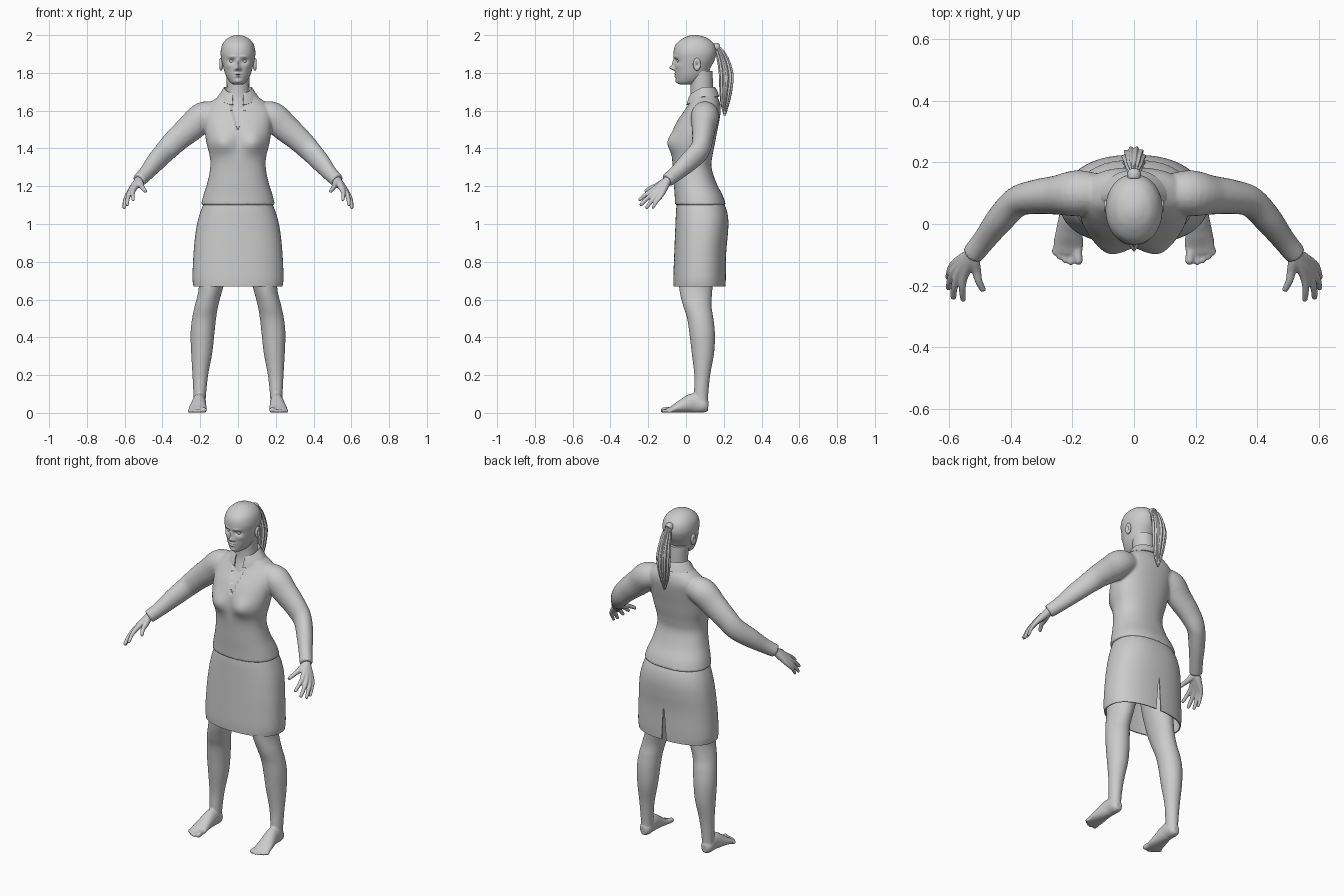
import bpy, bmesh, math
from mathutils import Vector

if "Cube" in bpy.data.objects:
    bpy.data.objects.remove(bpy.data.objects["Cube"])

grey = bpy.data.materials.new("plain_grey")
grey.diffuse_color = (0.6, 0.6, 0.6, 1)
grey.use_nodes = True
grey.node_tree.nodes["Principled BSDF"].inputs["Base Color"].default_value = grey.diffuse_color


def spline(keys, n):
    """Catmull-Rom through tuples of numbers."""
    out = []
    for i in range(len(keys) - 1):
        p0, p1, p2 = keys[max(i - 1, 0)], keys[i], keys[i + 1]
        p3 = keys[min(i + 2, len(keys) - 1)]
        for k in range(n):
            t = k / n
            out.append([0.5 * (2 * b + (c - a) * t + (2 * a - 5 * b + 4 * c - d) * t * t
                               + (3 * b - a - 3 * c + d) * t ** 3)
                        for a, b, c, d in zip(p0, p1, p2, p3)])
    return out + [list(keys[-1])]


def skin(bm, rings, closed=True, caps=True):
    rows = [[bm.verts.new(p) for p in r] for r in rings]
    m = len(rows[0])
    for a, b in zip(rows, rows[1:]):
        for j in range(m if closed else m - 1):
            k = (j + 1) % m
            bm.faces.new((a[j], a[k], b[k], b[j]))
    if caps:
        bm.faces.new(rows[0])
        bm.faces.new(rows[-1])


def power(v, e):
    return math.copysign(abs(v) ** e, v)


def stack(bm, keys, s=1, n=6, m=48, e=1.0, ridge=0.0, seam=False, caps=True):
    """Horizontal rings from (z, y0, y1, x0, x1); the first point is at the back."""
    rings = []
    for z, y0, y1, x0, x1 in spline(keys, n):
        r = []
        for j in range(m + 1 if seam else m):
            a = 2 * math.pi * j / m
            f = 1 + ridge * math.cos(a * 11 + z * 9)
            r.append((s * ((x0 + x1) / 2 + f * (x1 - x0) / 2 * power(math.sin(a), e)),
                      (y0 + y1) / 2 + f * (y1 - y0) / 2 * power(math.cos(a), e), z))
        rings.append(r)
    skin(bm, rings, not seam, caps)


def tube(bm, keys, s=1, n=5, m=20):
    """Tube along (x, y, z, half width, half height)."""
    pts = spline(keys, n)
    cs = [Vector((s * p[0], p[1], p[2])) for p in pts]
    rings = []
    for i, p in enumerate(pts):
        t = cs[min(i + 1, len(cs) - 1)] - cs[max(i - 1, 0)]
        side = t.cross(Vector((0, 0, 1))).normalized()
        up = side.cross(t).normalized()
        rings.append([cs[i] + side * p[3] * math.cos(a) + up * p[4] * math.sin(a)
                      for a in (2 * math.pi * j / m for j in range(m))])
    skin(bm, rings)


def finish(name, bm, voxel=0, smooth=3, solid=0, sculpt=None):
    """Make the object; fuse overlapping parts when a voxel size is given."""
    bmesh.ops.recalc_face_normals(bm, faces=bm.faces)
    me = bpy.data.meshes.new(name)
    bm.to_mesh(me)
    bm.free()
    ob = bpy.data.objects.new(name, me)
    bpy.context.collection.objects.link(ob)
    if voxel:
        r = ob.modifiers.new("fuse", 'REMESH')
        r.mode, r.voxel_size = 'VOXEL', voxel
        sm = ob.modifiers.new("soften", 'SMOOTH')
        sm.factor, sm.iterations = 0.5, smooth
    if solid:
        so = ob.modifiers.new("thickness", 'SOLIDIFY')
        so.thickness, so.offset = solid, -1
    if ob.modifiers:
        dg = bpy.context.evaluated_depsgraph_get()
        me = bpy.data.meshes.new_from_object(ob.evaluated_get(dg))
        ob.modifiers.clear()
        ob.data = me
    if sculpt:
        for v in me.vertices:
            sculpt(v.co)
    me.materials.clear()
    me.materials.append(grey)
    bpy.context.view_layer.objects.active = ob
    ob.select_set(True)
    bpy.ops.object.shade_smooth_by_angle(angle=math.radians(50))
    ob.select_set(False)
    return ob


def bump(co, feats):
    """Push the front surface by soft bumps (x, z, width, height, depth), mirrored in x."""
    co.y += sum(d * math.exp(-((abs(co.x) - x) / w) ** 2 - ((co.z - z) / h) ** 2)
                for x, z, w, h, d in feats)


def sym(keys):
    return [(z, a, b, -w, w) for z, a, b, w in keys]


# Jacket: torso and both sleeves fused together
bm = bmesh.new()
stack(bm, sym([(1.10, -.058, .212, .196), (1.15, -.06, .195, .184), (1.22, -.065, .16, .162),
               (1.30, -.07, .135, .147), (1.36, -.076, .14, .15), (1.42, -.082, .152, .165),
               (1.48, -.074, .163, .175), (1.54, -.05, .175, .18), (1.60, -.01, .184, .18),
               (1.64, .015, .18, .15), (1.67, .025, .168, .11), (1.70, .03, .15, .07)]), e=.88)
for s in (1, -1):
    tube(bm, [(.10, .10, 1.585, .06, .06), (.18, .10, 1.57, .075, .078), (.25, .094, 1.51, .064, .074),
              (.32, .088, 1.45, .056, .066), (.38, .072, 1.39, .05, .06), (.435, .015, 1.33, .046, .054),
              (.485, -.05, 1.27, .038, .042), (.525, -.1, 1.23, .036, .037)], s)


def chest(co):
    if co.y < .06 and abs(co.x) < .2:
        bump(co, [(.085, 1.43, .055, .055, -.026), (0, 1.43, .025, .06, .006)])
        if co.z > 1.48 and abs(co.x) < (co.z - 1.48) * .27:
            co.y += .009       # open neckline


finish("jacket", bm, .007, 5, sculpt=chest)

# Collar: folded strip open at the front
bm = bmesh.new()
rings = []
for rx, ry, z, drop, gap in ((.068, .058, 1.69, .02, 24), (.074, .066, 1.725, .035, 24),
                             (.086, .078, 1.705, .035, 20), (.108, .088, 1.675, .045, 14)):
    row = []
    for j in range(41):
        a = math.radians(gap + (360 - 2 * gap) * j / 40)
        row.append((rx * math.sin(a), .088 - ry * math.cos(a), z - drop * max(0, math.cos(a))))
    rings.append(row)
skin(bm, rings, closed=False, caps=False)
finish("collar", bm, solid=.005)

# Skirt: open shell with a slit at the back
bm = bmesh.new()
stack(bm, sym([(1.14, -.045, .185, .168), (1.08, -.052, .213, .193), (1.02, -.055, .224, .212),
               (.95, -.058, .222, .225), (.85, -.062, .213, .235), (.72, -.067, .211, .241),
               (.67, -.066, .209, .236)]), m=72, e=.86, seam=True, caps=False)
bm.verts.ensure_lookup_table()
for i, v in enumerate(bm.verts):
    if v.co.z < .86 and i % 73 in (0, 72):
        v.co.x = (.003 + (.86 - v.co.z) * .07) * (1 if i % 73 == 0 else -1)
bmesh.ops.remove_doubles(bm, verts=bm.verts, dist=.0005)
finish("skirt", bm, solid=.006)

# Legs with bare feet, and hands
for s, side in ((1, "left"), (-1, "right")):
    bm = bmesh.new()
    stack(bm, [(.95, -.04, .18, .01, .195), (.80, -.045, .15, .04, .205), (.66, -.036, .14, .08, .208),
               (.57, -.016, .135, .104, .228), (.50, .006, .145, .116, .243), (.42, .018, .153, .125, .251),
               (.32, .03, .149, .136, .248), (.20, .044, .128, .158, .241), (.10, .043, .118, .169, .236),
               (.04, .05, .115, .172, .235)], s)
    tube(bm, [(.204, .118, .035, .018, .025), (.204, .095, .038, .034, .038), (.205, .04, .052, .036, .052),
              (.21, -.02, .036, .043, .036), (.213, -.065, .021, .049, .021), (.214, -.095, .013, .046, .013)], s)
    for x, y, r in ((.181, -.13, .015), (.205, -.132, .01), (.224, -.126, .01), (.242, -.114, .01), (.257, -.1, .01)):
        tube(bm, [(x * .8 + .042, -.07, r + .004, r, r), (x, y + .015, r, r, r), (x, y + .003, r, r * .8, r * .8),
                  (x, y - .003, r, r * .3, r * .3)], s)
    finish("leg_" + side, bm, .0055, 3)

    bm = bmesh.new()
    wrist = (.527, -.1, 1.228)
    for kx, ky, kz, tx, ty, tz, r in ((.553, -.172, 1.182, .555, -.25, 1.125, .011),
                                      (.571, -.166, 1.168, .588, -.243, 1.098, .0115),
                                      (.582, -.15, 1.157, .604, -.212, 1.082, .011),
                                      (.586, -.13, 1.153, .606, -.178, 1.083, .0095),
                                      (.512, -.152, 1.203, .489, -.218, 1.172, .012)):
        k, t = Vector((kx, ky, kz)), Vector((tx, ty, tz))
        mid = k.lerp(t, .5) + Vector((.004, 0, .004))
        start = Vector(wrist).lerp(k, -.25)
        tube(bm, [(*start, .021, .021), (*Vector(wrist).lerp(k, .3), .021, .021), (*k, r * 1.3, r * 1.3),
                  (*mid, r, r), (*k.lerp(t, .93), r * .8, r * .8), (*t, r * .35, r * .35)], s, m=14)
    finish("hand_" + side, bm, .0038, 2)

    # Ears and eyes
    for name, loc, scale in (("ear_", (.09, .058, 1.845), (.012, .02, .034)),
                             ("eye_", (.033, -.035, 1.862), (.014, .013, .011))):
        bm = bmesh.new()
        bmesh.ops.create_uvsphere(bm, u_segments=24, v_segments=16, radius=1)
        for v in bm.verts:
            p = v.co.copy()
            if name == "ear_" and p.x > 0:      # hollow of the ear
                p.x -= 1.2 * p.x * math.exp(-(p.y ** 2 + p.z ** 2) * 5)
            v.co = [l + c * q for l, c, q in zip(loc, scale, p)]
            v.co.x *= s
        finish(name + side, bm)

# Neck
bm = bmesh.new()
stack(bm, sym([(1.60, .0, .15, .075), (1.66, .02, .15, .064), (1.71, .024, .143, .06),
               (1.76, .02, .142, .06), (1.81, .01, .14, .062)]))
finish("neck", bm)

# Head with sculpted face
bm = bmesh.new()
stack(bm, sym([(1.738, -.03, .03, .02), (1.745, -.043, .05, .036), (1.76, -.051, .085, .05),
               (1.79, -.056, .112, .066), (1.83, -.06, .132, .078), (1.87, -.062, .152, .088),
               (1.91, -.066, .161, .092), (1.95, -.054, .15, .083), (1.98, -.02, .12, .06),
               (1.995, .012, .083, .031), (2.0, .035, .058, .01)]), n=10, m=128, e=.95)
FACE = [(0, 1.826, .012, .011, -.026), (0, 1.85, .009, .022, -.012), (.013, 1.82, .007, .007, -.008),
        (.034, 1.863, .017, .011, .013), (.03, 1.886, .025, .008, -.005), (0, 1.795, .019, .005, -.007),
        (0, 1.782, .017, .005, -.007), (0, 1.7885, .02, .002, .004), (0, 1.755, .02, .011, -.006),
        (.05, 1.835, .016, .014, -.004)]
finish("head", bm, sculpt=lambda co: bump(co, FACE) if co.y < .03 else None)

# Ponytail and its band
bm = bmesh.new()
stack(bm, sym([(1.945, .13, .165, .012), (1.93, .148, .19, .016), (1.90, .158, .212, .025),
               (1.85, .17, .235, .031), (1.78, .178, .25, .037), (1.70, .18, .242, .032),
               (1.63, .186, .226, .02), (1.575, .2, .21, .004)]), m=88, ridge=.1)
finish("ponytail", bm)
bm = bmesh.new()
tube(bm, [(0, .145, 1.94, .019, .019), (0, .16, 1.936, .023, .023), (0, .172, 1.93, .019, .019)])
finish("hair_band", bm)
